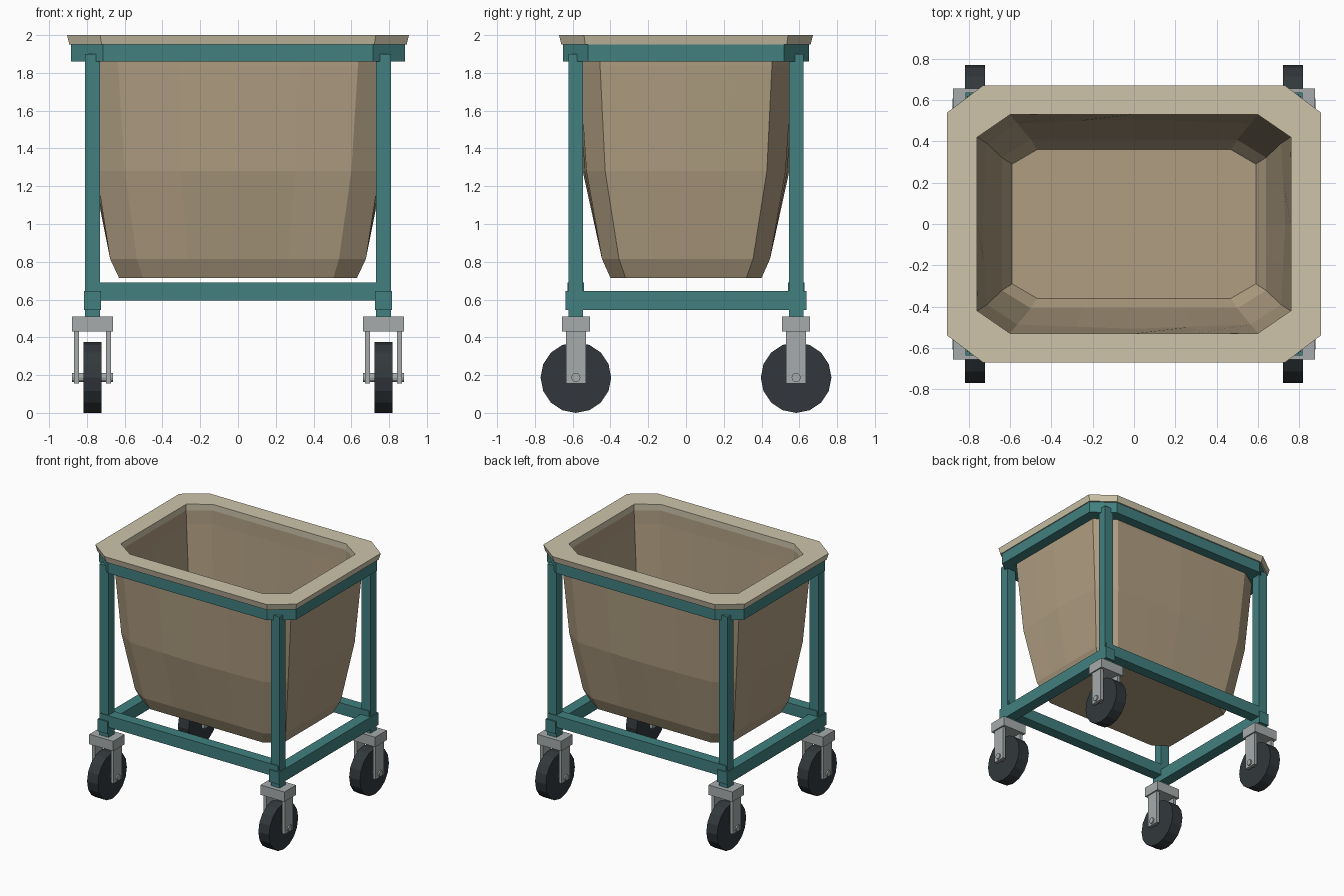
import bpy, bmesh, math
from mathutils import Matrix

if "Cube" in bpy.data.objects:
    bpy.data.objects.remove(bpy.data.objects["Cube"])


def mat(name, rgb):
    m = bpy.data.materials.new(name)
    m.diffuse_color = (*rgb, 1)
    m.use_nodes = True
    m.node_tree.nodes["Principled BSDF"].inputs["Base Color"].default_value = m.diffuse_color
    return m


TEAL = mat("teal_paint", (0.054, 0.216, 0.216))
TAN = mat("tan_canvas", (0.43, 0.34, 0.22))
CREAM = mat("cream_rim", (0.61, 0.55, 0.40))
STEEL = mat("steel", (0.38, 0.41, 0.41))
RUBBER = mat("rubber", (0.032, 0.039, 0.045))


def finish(bm, name, m):
    bmesh.ops.recalc_face_normals(bm, faces=bm.faces)
    me = bpy.data.meshes.new(name)
    bm.to_mesh(me)
    bm.free()
    ob = bpy.data.objects.new(name, me)
    bpy.context.collection.objects.link(ob)
    me.materials.append(m)
    return ob


def box(name, c, s, m):
    bm = bmesh.new()
    bmesh.ops.create_cube(bm, size=1, matrix=Matrix.Translation(c) @ Matrix.Diagonal((*s, 1)))
    return finish(bm, name, m)


def cyl_x(name, c, r, w, n, m):
    bm = bmesh.new()
    bmesh.ops.create_cone(bm, cap_ends=True, segments=n, radius1=r, radius2=r, depth=w,
                          matrix=Matrix.Translation(c) @ Matrix.Rotation(math.pi / 2, 4, 'Y'))
    return finish(bm, name, m)


def octagon(hx, hy, cx, cy, z, seg=1, bulge=0.0):
    """Cut-corner rectangle; long sides split in seg pieces that can bulge in folds."""
    sides = [((-cx, -hy), (cx, -hy), (0, -1)), ((hx, -cy), (hx, cy), (1, 0)),
             ((cx, hy), (-cx, hy), (0, 1)), ((-hx, cy), (-hx, -cy), (-1, 0))]
    pts = []
    for a, b, n in sides:
        for i in range(seg + 1):
            t = i / seg
            d = bulge * math.sin(math.pi * t) * (0.75 if i % 2 else 1.0)
            pts.append((a[0] + (b[0] - a[0]) * t + n[0] * d,
                        a[1] + (b[1] - a[1]) * t + n[1] * d, z))
    return pts


def loft(name, rings, m, closed=False):
    bm = bmesh.new()
    vs = [[bm.verts.new(p) for p in r] for r in rings]
    n = len(vs[0])
    for k in range(len(vs) if closed else len(vs) - 1):
        a, b = vs[k], vs[(k + 1) % len(vs)]
        for i in range(n):
            j = (i + 1) % n
            bm.faces.new((a[i], a[j], b[j], b[i]))
    if not closed:
        bm.faces.new(vs[0])
        bm.faces.new(vs[-1])
    return finish(bm, name, m)


# Canvas bag: outer wall up, over the lip, inner wall down to the floor
bag = [(0.63, 0.40, 0.505, 0.32, 0.715, 0), (0.677, 0.445, 0.535, 0.355, 0.815, 0),
       (0.75, 0.527, 0.60, 0.428, 1.28, 0.02), (0.795, 0.565, 0.635, 0.455, 1.84, 0.004),
       (0.80, 0.57, 0.64, 0.46, 1.96, 0), (0.762, 0.532, 0.602, 0.422, 1.96, 0),
       (0.757, 0.527, 0.60, 0.42, 1.84, 0.004), (0.712, 0.487, 0.565, 0.39, 1.28, 0.02),
       (0.64, 0.408, 0.50, 0.322, 0.83, 0), (0.59, 0.36, 0.47, 0.29, 0.75, 0)]
loft("canvas_bag", [octagon(*r[:5], seg=4, bulge=r[5]) for r in bag], TAN)

# Rim
loft("rim", [octagon(0.893, 0.66, 0.722, 0.533, 1.95), octagon(0.905, 0.672, 0.73, 0.54, 2.0),
             octagon(0.76, 0.53, 0.60, 0.42, 2.0), octagon(0.76, 0.53, 0.60, 0.42, 1.95)],
     CREAM, closed=True)

# Top frame band
loft("top_frame", [octagon(0.885, 0.65, 0.715, 0.52, 1.86), octagon(0.885, 0.65, 0.715, 0.52, 1.95),
                   octagon(0.80, 0.57, 0.645, 0.46, 1.95), octagon(0.80, 0.57, 0.645, 0.46, 1.86)],
     TEAL, closed=True)

# Lower rails
PX, PY = 0.77, 0.583
for s, side in ((-1, "front"), (1, "back")):
    box(side + "_lower_rail", (0, s * PY, 0.643), (1.6, 0.088, 0.094), TEAL)
for s, side in ((-1, "left"), (1, "right")):
    box(side + "_lower_rail", (s * PX, 0, 0.595), (0.09, 1.275, 0.1), TEAL)

# Posts and casters at each corner
for sx, nx in ((-1, "left"), (1, "right")):
    for sy, ny in ((-1, "front"), (1, "back")):
        x, y, tag = sx * PX, sy * PY, f"{ny}_{nx}_"
        box(tag + "post", (x, y, 1.2), (0.08, 0.076, 1.4), TEAL)
        box(tag + "caster_plate", (x, y, 0.47), (0.215, 0.148, 0.08), STEEL)
        for d in (-1, 1):
            box(tag + "fork_arm", (x + d * 0.084, y, 0.295), (0.026, 0.105, 0.28), STEEL)
        cyl_x(tag + "axle", (x, y, 0.187), 0.024, 0.218, 12, STEEL)
        cyl_x(tag + "wheel", (x, y, 0.187), 0.187, 0.096, 16, RUBBER)
